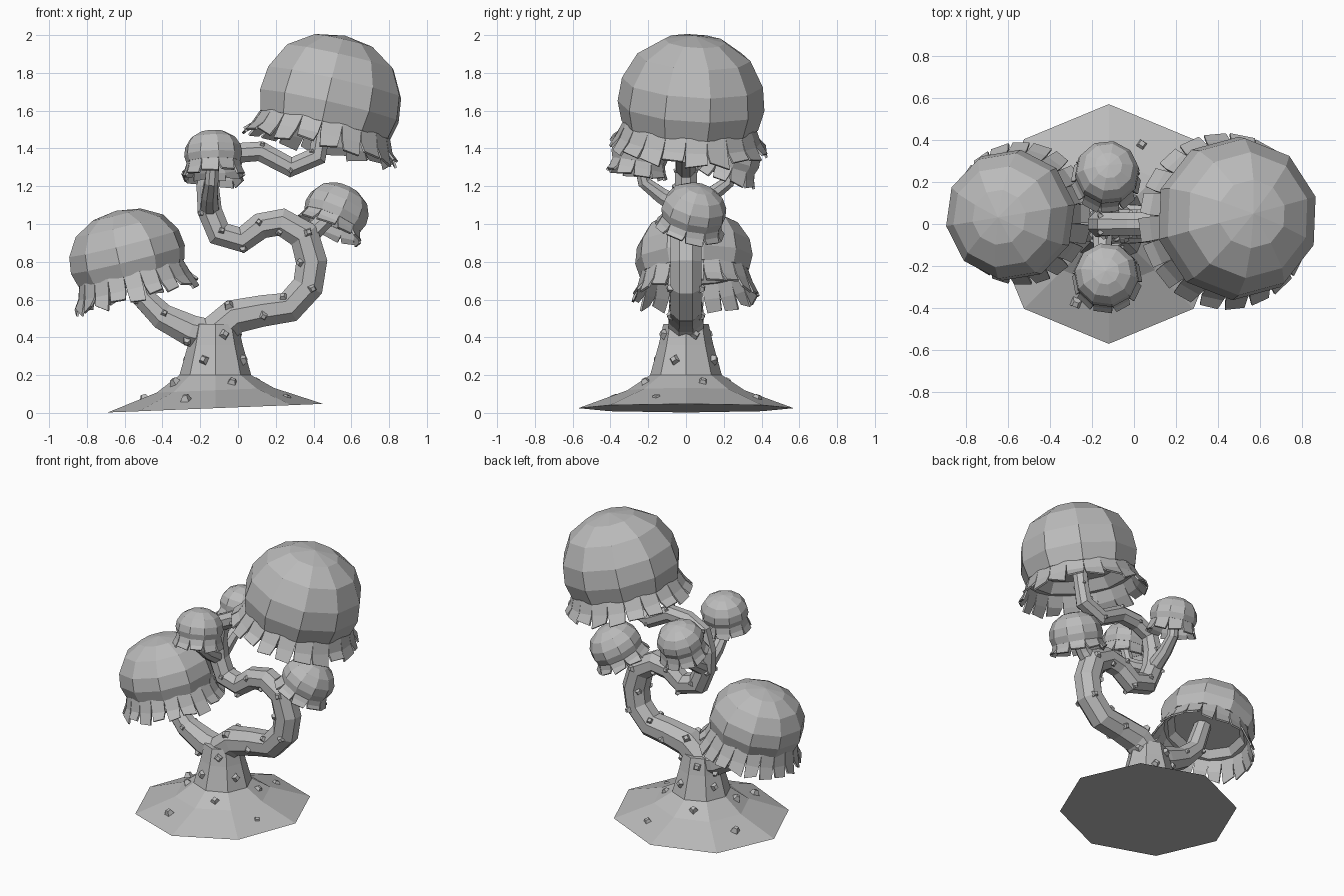
import bpy, bmesh, math, random
from mathutils import Vector

random.seed(4)
cube = bpy.data.objects.get("Cube")
if cube:
    bpy.data.objects.remove(cube, do_unlink=True)

grey = bpy.data.materials.new("plain_grey")
grey.use_nodes = True
GREY = (0.5, 0.5, 0.5, 1)
grey.diffuse_color = GREY
grey.node_tree.nodes["Principled BSDF"].inputs["Base Color"].default_value = GREY


def finish(bm, name, fix_normals=True):
    if fix_normals:
        bmesh.ops.recalc_face_normals(bm, faces=bm.faces)
    mesh = bpy.data.meshes.new(name)
    bm.to_mesh(mesh)
    bm.free()
    mesh.materials.append(grey)
    obj = bpy.data.objects.new(name, mesh)
    bpy.context.collection.objects.link(obj)
    return obj


def loft(bm, rings, cap_start=True, cap_end=True):
    """Bridge equal-sized rings of points with quads."""
    loops = [[bm.verts.new(p) for p in ring] for ring in rings]
    n = len(loops[0])
    for a, b in zip(loops, loops[1:]):
        for i in range(n):
            j = (i + 1) % n
            bm.faces.new((a[i], a[j], b[j], b[i]))
    if cap_start:
        bm.faces.new(loops[0][::-1])
    if cap_end:
        bm.faces.new(loops[-1])


def stud(bm, pos, normal, size):
    """Small blunt four-sided thorn sitting on a surface."""
    rot = normal.to_track_quat('Z', 'Y')
    turn = random.uniform(0, 1.5)
    rings = []
    for r, h in ((size, -0.008), (size * 0.5, size * 0.7)):
        rings.append([pos + rot @ Vector((r * math.cos(turn + k * math.pi / 2),
                                          r * math.sin(turn + k * math.pi / 2), h))
                      for k in range(4)])
    loft(bm, rings)


def branch(name, path, ref, studs=True):
    """Octagonal tube through (x, y, z, radius) points; ref is the side axis."""
    bm, bumps = bmesh.new(), bmesh.new()
    pts = [Vector(p[:3]) for p in path]
    rings = []
    for i, p in enumerate(pts):
        t = (pts[min(i + 1, len(pts) - 1)] - pts[max(i - 1, 0)]).normalized()
        side = (ref - t * ref.dot(t)).normalized()
        up = t.cross(side)
        r = path[i][3]
        rings.append([p + r * (side * math.cos(a) + up * math.sin(a))
                      for a in [(k + 0.5) * math.pi / 4 for k in range(8)]])
        # thorns on both flanks, alternating above and below the middle
        if studs and 0 < i < len(path) - 1:
            tilt = math.pi / 4 * (1 if i % 2 else -0.4)
            for s in (1, -1):
                d = side * s * math.cos(tilt) + up * math.sin(tilt)
                stud(bumps, p + d * r * 0.92, d, r * 0.33)
    loft(bm, rings)
    finish(bm, name)
    finish(bumps, name + "_thorns")


def mushroom_cap(name, centre, axis, R, H, skirt, per_side=1, n=10):
    """Faceted dome with a hollow underside and a ragged hanging skirt."""
    rot = Vector(axis).to_track_quat('Z', 'Y')
    centre = Vector(centre)

    def at(r, a, z):
        return centre + rot @ Vector((r * math.cos(a), r * math.sin(a), z))

    angles = [2 * math.pi * (k + 0.5) / n for k in range(n)]
    profile = [(0.7, 0.14), (0.82, 0), (0.93, 0), (1.0, 0.22), (0.96, 0.48),
               (0.77, 0.76), (0.42, 0.94)]
    bm = bmesh.new()
    loft(bm, [[at(r * R, a, z * H) for a in angles] for r, z in profile], True, False)
    bm.verts.ensure_lookup_table()
    rim = list(bm.verts)[-n:]
    tip = bm.verts.new(at(0, 0, H))
    for i in range(n):
        bm.faces.new((rim[i], rim[(i + 1) % n], tip))
    finish(bm, name)

    # skirt flaps: shared top edge, slits between the lower edges
    bm = bmesh.new()
    total = n * per_side
    step = 2 * math.pi / total
    for k in range(total):
        a0 = angles[0] + k * step
        a1, gap = a0 + step, step * random.uniform(0.03, 0.16)
        drop0, drop1 = (skirt * random.uniform(0.75, 1.1) for _ in range(2))
        top = [at(0.9 * R, a, 0.01) for a in (a0, a1)]
        mid = [at(0.98 * R, a, -0.5 * skirt) for a in (a0 + gap / 3, a1 - gap / 3)]
        low = [at(1.08 * R, a0 + gap, -drop0), at(1.08 * R, a1 - gap, -drop1)]
        v = [bm.verts.new(p) for p in top + mid + low]
        bm.faces.new((v[0], v[2], v[3], v[1]))
        bm.faces.new((v[2], v[4], v[5], v[3]))
    obj = finish(bm, name + "_skirt", False)
    solid = obj.modifiers.new("thickness", 'SOLIDIFY')
    solid.thickness = 0.012


# trunk with a wide, slightly tilted foot
CX = -0.12
trunk = [(0.57, 0.025), (0.31, 0.12), (0.19, 0.2), (0.145, 0.36), (0.12, 0.47)]
bm = bmesh.new()
rings = []
for i, (r, z) in enumerate(trunk):
    slope = 0.04 if i < 2 else 0
    rings.append([Vector((CX + r * math.cos(a), r * math.sin(a),
                          z + slope * r * math.cos(a)))
                  for a in [k * math.pi / 4 for k in range(8)]])
loft(bm, rings)
finish(bm, "trunk")

# thorns scattered over the trunk faces
bm = bmesh.new()
for k in range(8):
    a = (k + 0.5) * math.pi / 4
    for seg in ((0, 2) if k % 2 else (1, 3)):
        (r0, z0), (r1, z1) = trunk[seg], trunk[seg + 1]
        r, z = (r0 + r1) / 2 * math.cos(math.pi / 8), (z0 + z1) / 2
        pos = Vector((CX + r * math.cos(a), r * math.sin(a), z))
        nrm = Vector((math.cos(a) * (z1 - z0), math.sin(a) * (z1 - z0), r0 - r1))
        stud(bm, pos, nrm.normalized(), 0.034)
finish(bm, "trunk_thorns")

# branches
Y, X = Vector((0, 1, 0)), Vector((1, 0, 0))
branch("main_branch", [
    (-0.15, 0, 0.40, 0.10), (-0.02, 0, 0.51, 0.10), (0.13, 0, 0.54, 0.09),
    (0.27, 0, 0.56, 0.09), (0.37, 0, 0.67, 0.09), (0.39, 0, 0.80, 0.09),
    (0.35, 0, 0.94, 0.09), (0.23, 0, 1.01, 0.08), (0.12, 0, 0.99, 0.075),
    (0.02, 0, 0.915, 0.075), (-0.10, 0, 0.95, 0.075), (-0.15, 0, 1.07, 0.07),
    (-0.16, 0, 1.20, 0.065), (-0.13, 0, 1.32, 0.06), (-0.02, 0, 1.375, 0.058),
    (0.12, 0, 1.385, 0.058), (0.28, 0, 1.30, 0.058), (0.42, 0, 1.36, 0.058),
    (0.44, 0, 1.48, 0.05), (0.46, 0, 1.62, 0.05)], Y)
branch("right_branch", [
    (-0.10, 0, 0.40, 0.09), (-0.25, 0, 0.435, 0.09), (-0.40, 0, 0.51, 0.075),
    (-0.50, 0.01, 0.61, 0.065), (-0.56, 0.03, 0.82, 0.055)], Y)
branch("left_twig", [
    (0.34, 0, 0.91, 0.06), (0.43, 0.01, 0.99, 0.05), (0.52, 0.04, 1.08, 0.045)], Y, False)
for side, label in ((-1, "front"), (1, "back")):
    branch(label + "_twig", [
        (-0.15, 0, 1.07, 0.055), (-0.15, side * 0.13, 1.15, 0.045),
        (-0.14, side * 0.22, 1.22, 0.038), (-0.13, side * 0.25, 1.36, 0.035)], X, False)

# caps
mushroom_cap("large_top_cap", (0.46, 0.02, 1.52), (0.22, 0.06, 0.97), 0.39, 0.49, 0.13, 2)
mushroom_cap("right_cap", (-0.565, 0.045, 0.74), (-0.24, -0.04, 0.97), 0.315, 0.34, 0.14, 2)
mushroom_cap("left_small_cap", (0.50, 0.03, 1.02), (0.40, 0.22, 0.9), 0.175, 0.20, 0.06)
mushroom_cap("front_small_cap", (-0.13, -0.25, 1.33), (-0.03, 0.16, 0.98), 0.155, 0.17, 0.075)
mushroom_cap("back_small_cap", (-0.13, 0.23, 1.31), (0.06, 0.30, 0.93), 0.155, 0.17, 0.075)
